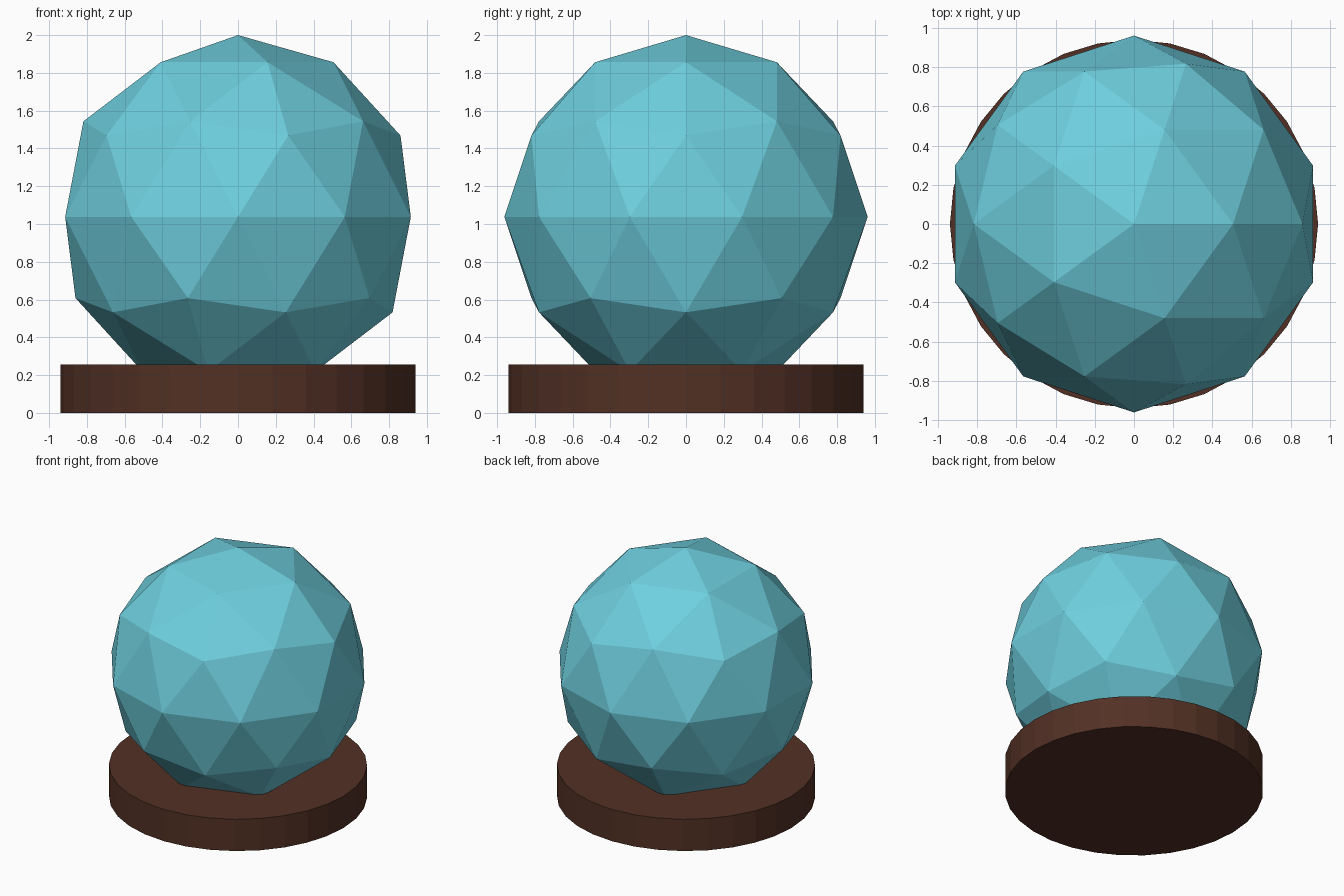
import bpy

if "Cube" in bpy.data.objects:
    bpy.data.objects.remove(bpy.data.objects["Cube"])


def finish(name, color):
    obj = bpy.context.object
    obj.name = name
    mat = bpy.data.materials.new(name + "_color")
    mat.diffuse_color = (*color, 1)
    mat.use_nodes = True
    mat.node_tree.nodes["Principled BSDF"].inputs["Base Color"].default_value = mat.diffuse_color
    obj.data.materials.append(mat)
    return obj


# Faceted ball, sunk slightly into the base
bpy.ops.mesh.primitive_ico_sphere_add(subdivisions=2, radius=0.962, location=(0, 0, 1.038))
finish("ball", (0.156, 0.62, 0.73))

# Round wooden base
HEIGHT = 0.255
bpy.ops.mesh.primitive_cylinder_add(vertices=32, radius=0.94, depth=HEIGHT,
                                    location=(0, 0, HEIGHT / 2))
finish("base", (0.085, 0.03, 0.018))
